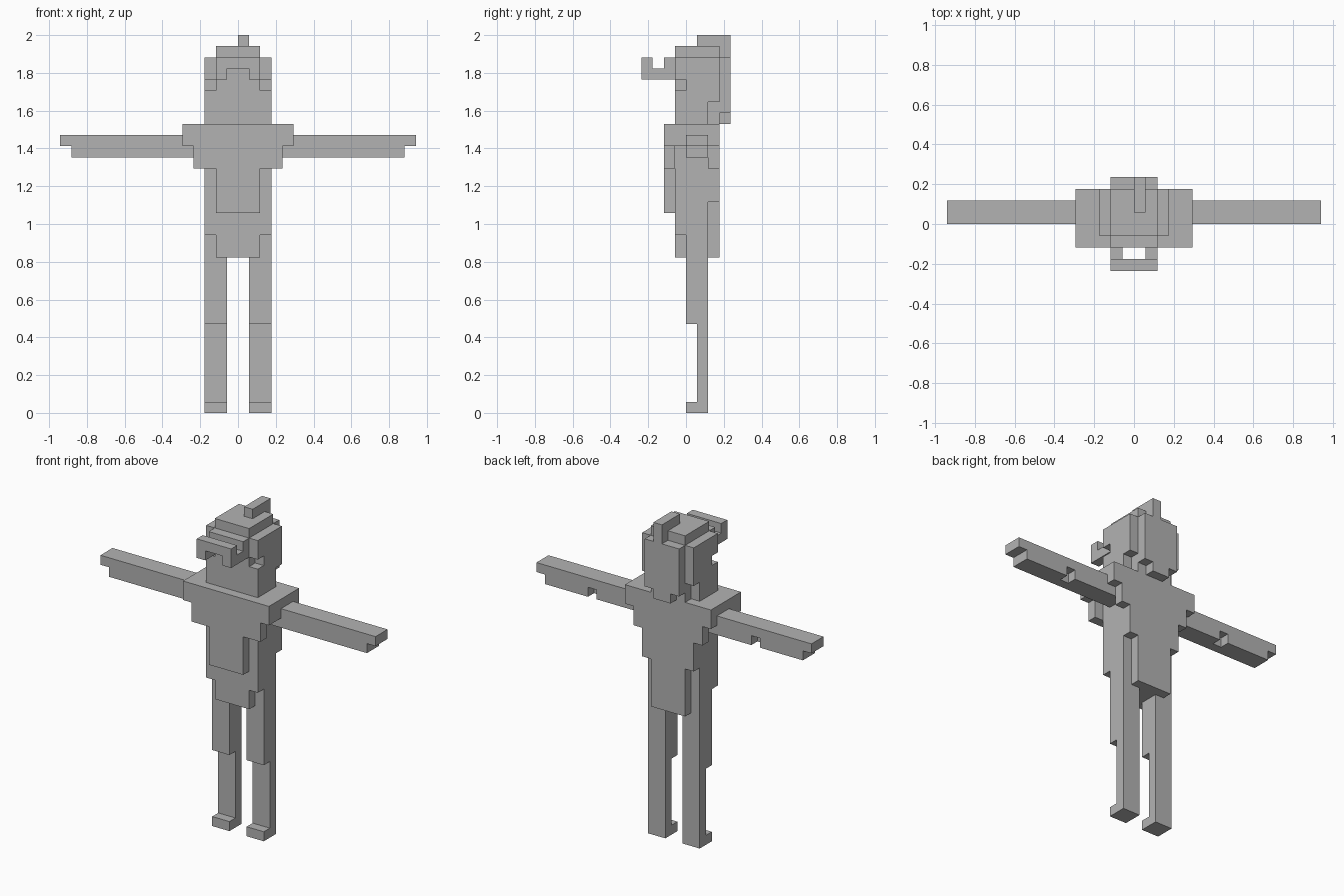
import bpy
import bmesh
from mathutils import Vector

if "Cube" in bpy.data.objects:
    bpy.data.objects.remove(bpy.data.objects["Cube"])

U = 2 / 34  # block size

grey = bpy.data.materials.new("plain grey")
grey.diffuse_color = (0.45, 0.45, 0.45, 1)
grey.use_nodes = True
grey.node_tree.nodes["Principled BSDF"].inputs["Base Color"].default_value = grey.diffuse_color


def cells(x0, x1, y0, y1, z0, z1):
    """Unit blocks filling a box given in block units."""
    return {(x, y, z) for x in range(x0, x1)
            for y in range(y0, y1) for z in range(z0, z1)}


def wide(w, y0, y1, z0, z1):
    """Box centred on x."""
    return cells(-w, w, y0, y1, z0, z1)


def mirror(part):
    return {(-x - 1, y, z) for x, y, z in part}


parts = {}

# Legs: thigh, thin shin and foot
leg = cells(1, 3, 0, 2, 0, 14) - cells(1, 3, 0, 1, 1, 8)
parts["left_leg"] = leg
parts["right_leg"] = mirror(leg)

# Torso: hips, trunk, stepped chest and back, shoulders
parts["torso"] = (
    wide(3, 0, 2, 14, 24)
    | wide(3, -1, 0, 16, 24)
    | wide(2, -1, 0, 14, 16)
    | wide(2, 2, 3, 14, 19)
    | wide(3, 2, 3, 19, 22)
    | wide(4, 2, 3, 22, 24)
    | wide(2, -2, -1, 18, 22)
    | wide(4, -2, -1, 22, 24)
    | wide(5, -2, 3, 24, 26)
)

# Arms: elbow notch at the back, cut under the hand
arm = (cells(3, 16, 0, 2, 23, 25)
       - cells(9, 10, 1, 2, 23, 24)
       - cells(15, 16, 0, 2, 23, 24)) - parts["torso"]
parts["left_arm"] = arm
parts["right_arm"] = mirror(arm)

# Head: eye corners cut away, nape narrower
eye = cells(2, 3, -1, 0, 29, 30)
parts["head"] = (wide(3, -1, 2, 26, 32) | wide(2, 2, 3, 26, 28)
                 | wide(3, 2, 3, 28, 32)) - eye - mirror(eye)

# Hair: crown, back panel and tuft
parts["hair"] = (wide(2, -1, 3, 32, 33)
                 | wide(2, 3, 4, 27, 32) | wide(1, 3, 4, 26, 27)
                 | cells(0, 1, 3, 4, 32, 34) | cells(0, 1, 1, 3, 33, 34))

# Eyewear: two notched bars joined by side links
parts["eyewear"] = ((wide(2, -4, -3, 30, 32) | wide(2, -2, -1, 30, 32)
                     | wide(2, -3, -2, 30, 31)) - wide(1, -4, -1, 30, 31))

solid = set().union(*parts.values())
AXES = [Vector(a) for a in ((1, 0, 0), (0, 1, 0), (0, 0, 1))]


def build(name, part):
    """Skin the exposed sides of the blocks and merge flat areas."""
    bm = bmesh.new()
    for cell in part:
        centre = Vector(cell) + Vector((0.5, 0.5, 0.5))
        for i in range(3):
            for s in (-1, 1):
                n = AXES[i] * s
                if tuple(int(c) for c in Vector(cell) + n) in solid:
                    continue
                a, b = AXES[(i + 1) % 3] * 0.5, AXES[(i + 2) % 3] * 0.5 * s
                mid = centre + n * 0.5
                bm.faces.new([bm.verts.new((mid + o) * U)
                              for o in (-a - b, a - b, a + b, b - a)])
    bmesh.ops.remove_doubles(bm, verts=bm.verts[:], dist=U * 0.01)
    bmesh.ops.dissolve_limit(bm, angle_limit=0.01,
                             verts=bm.verts[:], edges=bm.edges[:])
    mesh = bpy.data.meshes.new(name)
    bm.to_mesh(mesh)
    bm.free()
    mesh.materials.append(grey)
    bpy.context.collection.objects.link(bpy.data.objects.new(name, mesh))


for name, part in parts.items():
    build(name, part)
